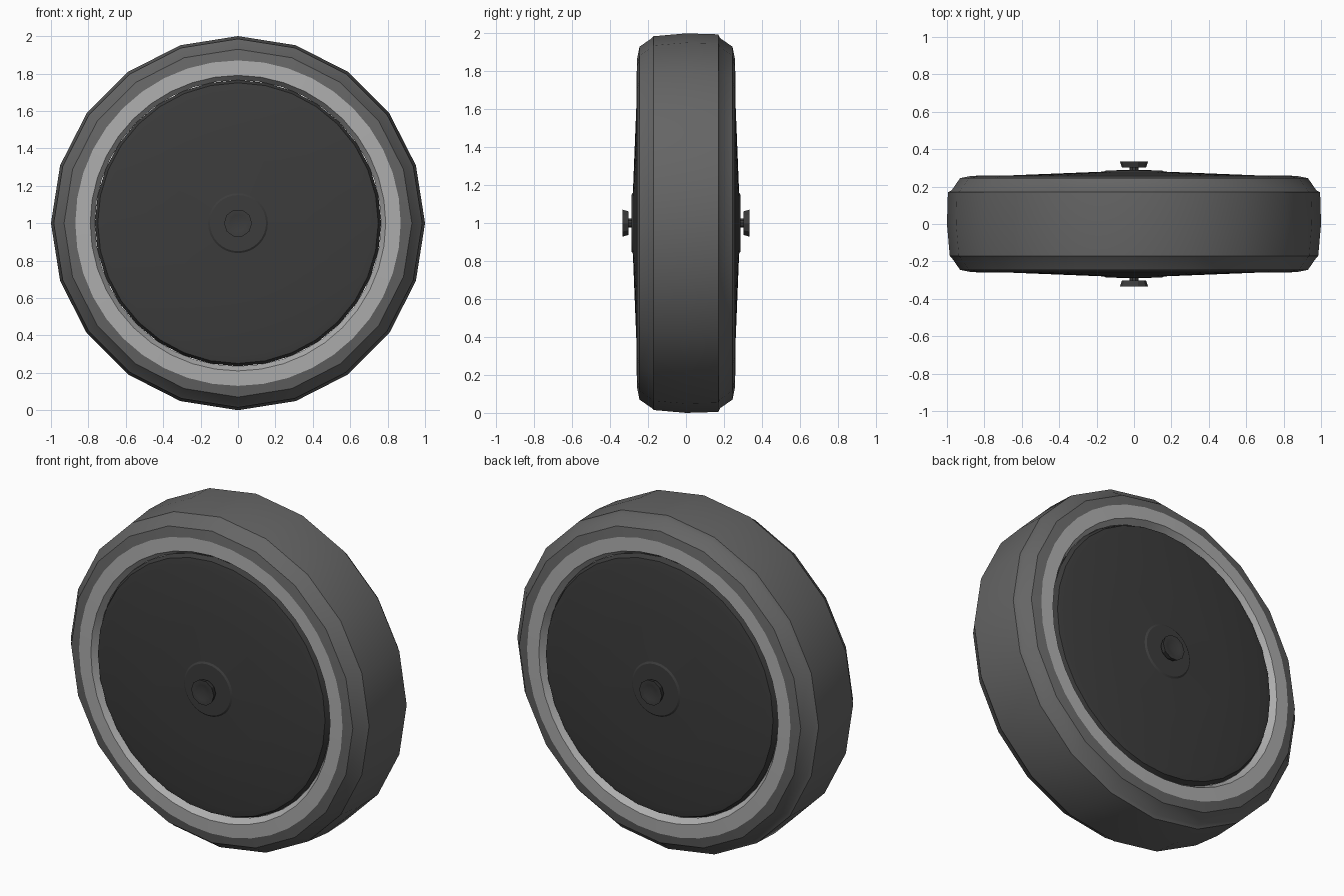
import bpy, bmesh, math

if "Cube" in bpy.data.objects:
    bpy.data.objects.remove(bpy.data.objects["Cube"])

SIDES = 20
CENTRE_Z = 1.0


def material(name, value):
    m = bpy.data.materials.new(name)
    m.diffuse_color = (value, value, value, 1)
    m.use_nodes = True
    m.node_tree.nodes["Principled BSDF"].inputs["Base Color"].default_value = m.diffuse_color
    return m


RUBBER = material("rubber", 0.13)
WHITE = material("pale_band", 0.42)
DARK = material("dark_cover", 0.045)


def lathe(name, profile, mat, sides=SIDES, closed=False):
    """Spin a profile of (radius, y) points around the wheel axle."""
    bm = bmesh.new()
    rings = []
    for r, y in profile:
        if r == 0:
            rings.append([bm.verts.new((0, y, CENTRE_Z))] * sides)
        else:
            rings.append([bm.verts.new((r * math.cos(2 * math.pi * i / sides), y,
                                        CENTRE_Z + r * math.sin(2 * math.pi * i / sides)))
                          for i in range(sides)])
    pairs = list(zip(rings, rings[1:]))
    if closed:
        pairs.append((rings[-1], rings[0]))
    for a, b in pairs:
        for i in range(sides):
            j = (i + 1) % sides
            quad = list(dict.fromkeys((a[i], a[j], b[j], b[i])))
            bm.faces.new(quad)
    bmesh.ops.recalc_face_normals(bm, faces=bm.faces)
    me = bpy.data.meshes.new(name)
    bm.to_mesh(me)
    bm.free()
    ob = bpy.data.objects.new(name, me)
    bpy.context.collection.objects.link(ob)
    me.materials.append(mat)
    bpy.ops.object.select_all(action='DESELECT')
    ob.select_set(True)
    bpy.context.view_layer.objects.active = ob
    bpy.ops.object.shade_smooth_by_angle(angle=math.radians(30))
    return ob


# Tyre: flat tread, bevelled shoulders, open at the pale bands
half = [(0.87, 0.257), (0.93, 0.245), (0.975, 0.18)]
lathe("tyre", [(r, -y) for r, y in half] + [(0.985, -0.17), (1.0, 0.0), (0.995, 0.17)]
      + half[::-1], RUBBER)

for label, s in (("front", -1), ("back", 1)):
    # Pale sidewall band with a short inner lip
    lathe(label + "_band", [(0.87, 0.257 * s), (0.79, 0.26 * s), (0.765, 0.22 * s)],
          WHITE, 40)
    # Domed wheel cover, slightly recessed at its rim
    lathe(label + "_cover", [(0.765, 0.22 * s), (0.75, 0.25 * s), (0.71, 0.258 * s),
                             (0.36, 0.272 * s), (0.16, 0.28 * s), (0.15, 0.287 * s),
                             (0, 0.288 * s)], DARK, 32)
    # Hub nut standing on a thin neck
    lathe(label + "_hub_nut", [(0.025, 0.287 * s), (0.025, 0.302 * s), (0.065, 0.302 * s),
                               (0.075, 0.335 * s), (0.045, 0.335 * s), (0, 0.315 * s)],
          DARK, 10)
